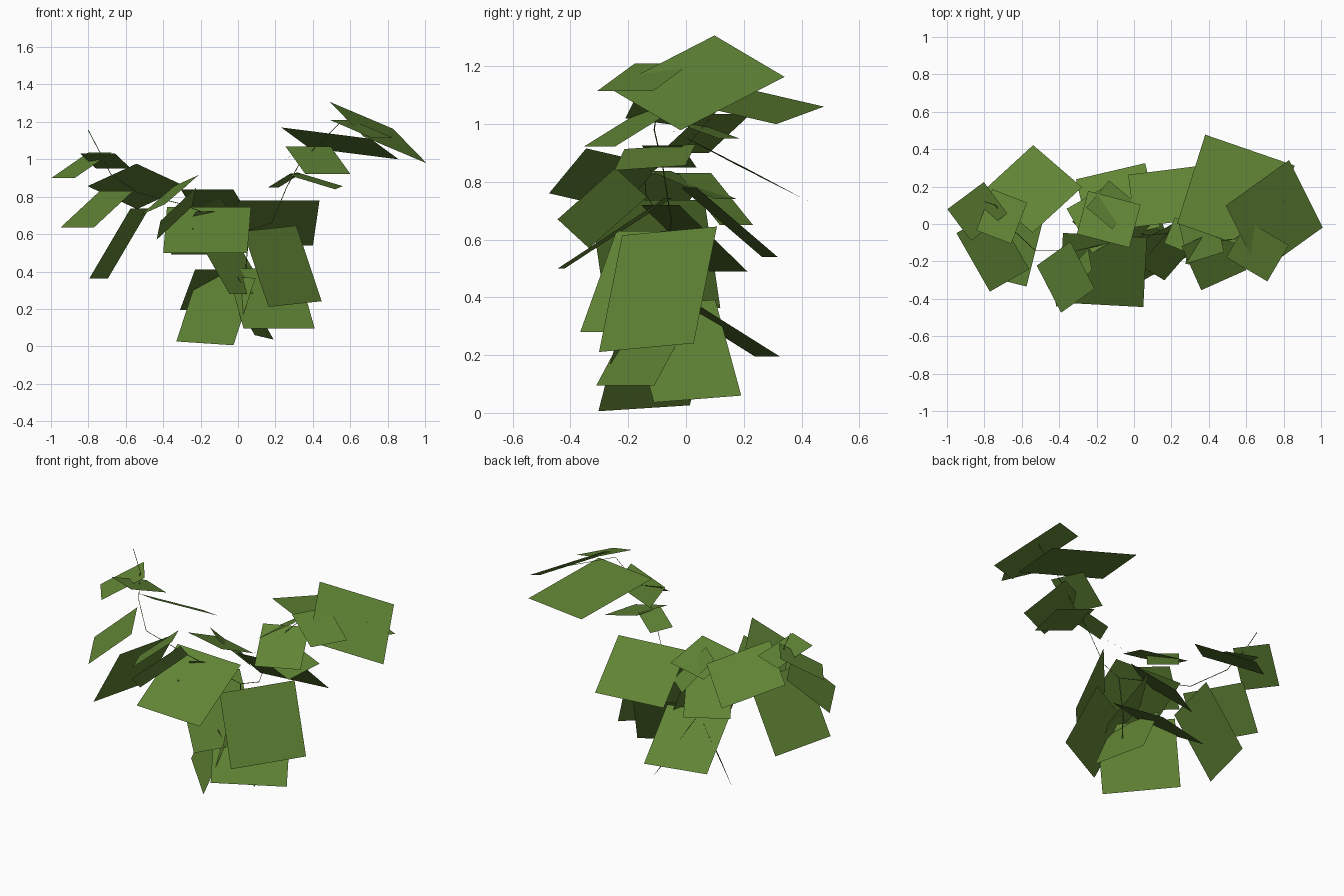
import bpy
from mathutils import Matrix, Vector
from math import radians

if "Cube" in bpy.data.objects:
    bpy.data.objects.remove(bpy.data.objects["Cube"], do_unlink=True)


def make_material(name, colour):
    material = bpy.data.materials.new(name)
    material.use_nodes = True
    material.diffuse_color = colour
    shader = material.node_tree.nodes["Principled BSDF"]
    shader.inputs["Base Color"].default_value = colour
    shader.inputs["Roughness"].default_value = 0.9
    return material


leaf_green = make_material("leaf green", (0.12, 0.235, 0.036, 1))


def add_leaf(name, base, tip, width, roll=0):
    """Flat rectangular leaf from the middle of its base edge to the middle of its tip edge."""
    base, tip = Vector(base), Vector(tip)
    along = tip - base
    across = along.cross(Vector((0, 0, 1))).normalized()
    across = Matrix.Rotation(radians(-roll), 3, along.normalized()) @ across
    across *= width / 2
    corners = [base - across, base + across, tip + across, tip - across]
    mesh = bpy.data.meshes.new(name)
    mesh.from_pydata(corners, [], [(0, 1, 2, 3)])
    mesh.materials.append(leaf_green)
    leaf = bpy.data.objects.new(name, mesh)
    bpy.context.collection.objects.link(leaf)


def add_stem(name, points, radius):
    """Thin tube through the given points."""
    curve = bpy.data.curves.new(name, "CURVE")
    curve.dimensions = "3D"
    curve.bevel_depth = radius
    curve.bevel_resolution = 0
    curve.use_fill_caps = True
    spline = curve.splines.new("POLY")
    spline.points.add(len(points) - 1)
    for target, point in zip(spline.points, points):
        target.co = (*point, 1)
    curve.materials.append(leaf_green)
    stem = bpy.data.objects.new(name, curve)
    bpy.context.collection.objects.link(stem)


# Leaves: base, tip, width, optional roll in degrees
crown_leaves = [
    ((-.155, -.06, .744), (-.175, -.432, .5), .45),
    ((.22, .01, .78), (.185, .29, .54), .435),
    ((-.165, -.09, .838), (-.105, .14, .74), .29),
    ((.17, -.057, .63), (.305, -.137, .226), .435, -11),
    ((-.145, -.08, .63), (.055, -.205, .28), .38),
    ((-.185, .03, .83), (-.065, .175, .65), .18),
    ((-.11, -.09, .72), (-.245, .147, .49), .265),
]
lower_leaves = [
    ((-.045, -.06, .41), (-.125, .282, .195), .38),
    ((.13, -.04, .415), (.22, -.21, .095), .43),
    ((-.06, -.055, .375), (-.177, -.145, .016), .44, 7),
    ((-.05, -.05, .38), (.14, .04, .048), .32, -8),
]
left_leaves = [
    ((.47, -.08, 1.14), (.62, .395, 1.03), .51, -7),
    ((.66, .22, 1.235), (.84, -.14, 1.05), .44, 21),
    ((.55, -.08, 1.21), (.77, -.21, 1.115), .225),
    ((.375, -.065, 1.068), (.48, -.3, .922), .264),
    ((.295, -.09, .922), (.54, -.125, .848), .25, -4),
    ((.31, -.083, .925), (.19, -.033, .85), .15),
    ((.385, -.18, 1.08), (.335, .04, 1.05), .235, 31),
]
right_leaves = [
    ((-.74, .14, 1.035), (-.935, -.005, .9), .21),
    ((-.75, -.07, 1.03), (-.665, .15, .95), .2),
    ((-.41, .075, .915), (-.672, .3, .795), .38, -20),
    ((-.65, -.085, .83), (-.86, -.205, .635), .36),
    ((-.525, -.135, .737), (-.745, -.08, .363), .41),
    ((-.3, -.41, .838), (-.43, -.158, .78), .27, 36),
    ((-.425, -.39, .62), (-.235, -.19, .798), .15, 53),
]
groups = {
    "crown_leaf": crown_leaves,
    "lower_leaf": lower_leaves,
    "left_branch_leaf": left_leaves,
    "right_branch_leaf": right_leaves,
}
for group, leaves in groups.items():
    for number, leaf in enumerate(leaves, 1):
        add_leaf(f"{group}_{number}", *leaf)

# Stems: a short trunk that forks into two branches
fork = (.06, -.06, .62)
add_stem("trunk_stem", [(.05, -.04, .2), (.04, -.05, .4), fork], .003)
add_stem("left_branch_stem", [fork, (.18, -.05, .66), (.26, -.08, .85),
                              (.33, -.11, .98), (.54, -.08, 1.19), (.8, .12, 1.13)], .002)
add_stem("right_branch_stem", [fork, (-.3, -.14, .76), (-.53, -.14, .82),
                               (-.68, 0, .92), (-.74, .1, 1.04), (-.8, .12, 1.155)], .002)
